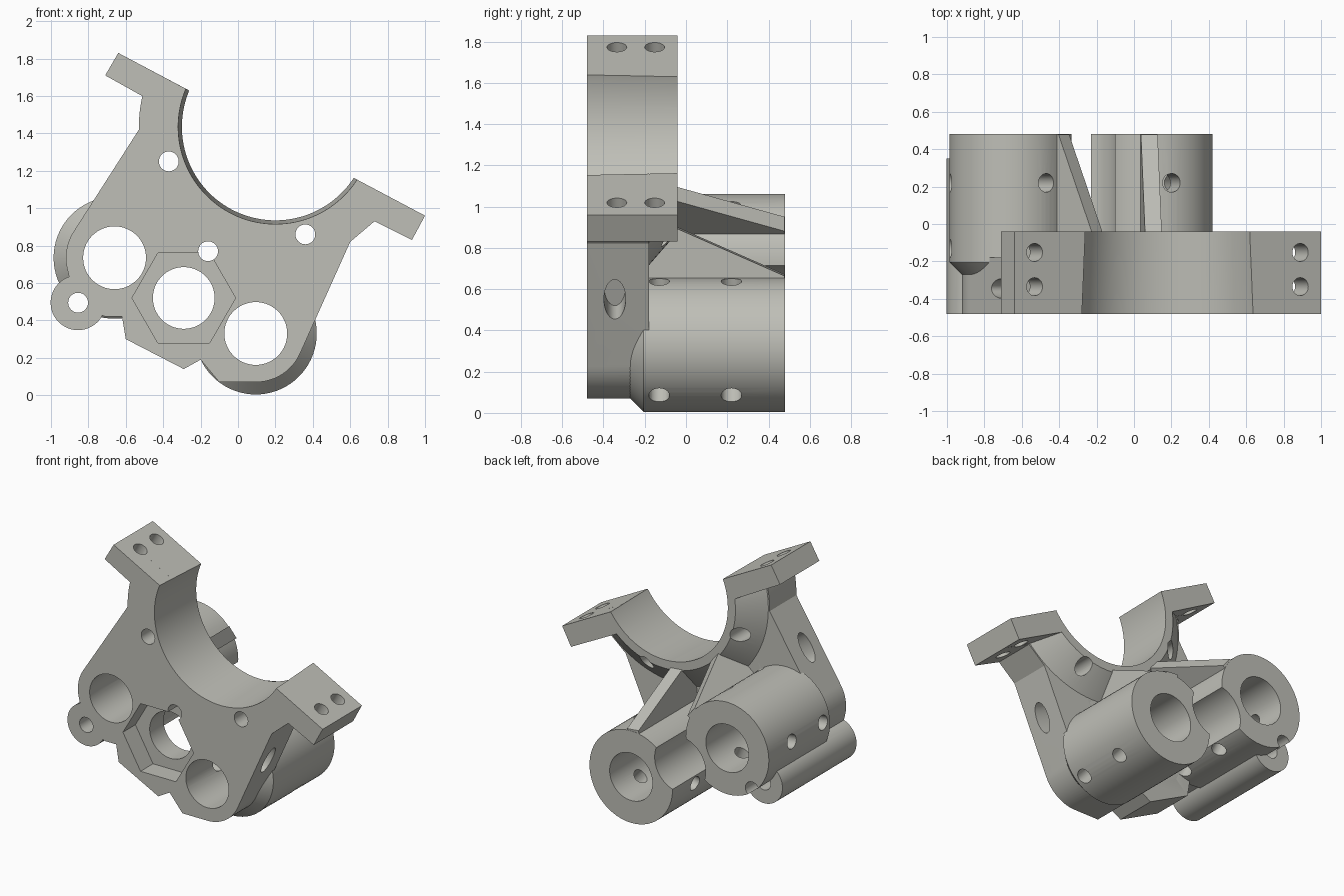
import bpy, bmesh, math
from mathutils import Vector, Matrix

if "Cube" in bpy.data.objects:
    bpy.data.objects.remove(bpy.data.objects["Cube"])

grey = bpy.data.materials.new("warm_grey")
grey.diffuse_color = (0.52, 0.52, 0.475, 1)
grey.use_nodes = True
grey.node_tree.nodes["Principled BSDF"].inputs["Base Color"].default_value = grey.diffuse_color


def finish(name, bm):
    bmesh.ops.recalc_face_normals(bm, faces=bm.faces)
    me = bpy.data.meshes.new(name)
    bm.to_mesh(me)
    bm.free()
    me.materials.append(grey)
    ob = bpy.data.objects.new(name, me)
    bpy.context.collection.objects.link(ob)
    return ob


def prism(name, pts, y0, y1):
    """Extrude an x/z outline along y."""
    bm = bmesh.new()
    f = bm.faces.new([bm.verts.new((x, y0, z)) for x, z in pts])
    r = bmesh.ops.extrude_face_region(bm, geom=[f])
    vs = [v for v in r["geom"] if isinstance(v, bmesh.types.BMVert)]
    bmesh.ops.translate(bm, verts=vs, vec=(0, y1 - y0, 0))
    return finish(name, bm)


def rod(name, p0, p1, r0, r1=None, n=64, squash=1):
    """Cylinder or frustum between two points."""
    p0, p1 = Vector(p0), Vector(p1)
    d = p1 - p0
    rot = d.to_track_quat('Z', 'Y').to_matrix().to_4x4()
    bm = bmesh.new()
    bmesh.ops.create_cone(bm, cap_ends=True, segments=n, radius1=r0,
                          radius2=r0 if r1 is None else r1, depth=d.length)
    bmesh.ops.transform(bm, verts=bm.verts, matrix=Matrix.Translation((p0 + p1) / 2) @ rot)
    if squash != 1:  # narrow the section along y
        for v in bm.verts:
            v.co.y = p0.y + (v.co.y - p0.y) * squash
    return finish(name, bm)


def yrod(name, c, y0, y1, r0, r1=None, n=64):
    return rod(name, (c[0], y0, c[1]), (c[0], y1, c[1]), r0, r1, n)


def lathe_y(name, c, prof, n=72):
    """Solid of revolution about a y axis; prof is (y, radius)."""
    bm = bmesh.new()
    rings = [[bm.verts.new((c[0] + r * math.cos(2 * math.pi * i / n), y,
                            c[1] + r * math.sin(2 * math.pi * i / n)))
              for i in range(n)] for y, r in prof]
    for a, b in zip(rings, rings[1:]):
        for i in range(n):
            j = (i + 1) % n
            bm.faces.new((a[i], a[j], b[j], b[i]))
    bm.faces.new(rings[0])
    bm.faces.new(rings[-1])
    return finish(name, bm)


def arc(c, r, a0, a1, n=14):
    return [(c[0] + r * math.cos(math.radians(a0 + (a1 - a0) * i / n)),
             c[1] + r * math.sin(math.radians(a0 + (a1 - a0) * i / n))) for i in range(n + 1)]


def boolean(ob, other, op):
    m = ob.modifiers.new(op.lower(), 'BOOLEAN')
    m.operation, m.object, m.solver = op, other, 'EXACT'
    bpy.context.view_layer.objects.active = ob
    bpy.ops.object.modifier_apply(modifier=m.name)
    bpy.data.objects.remove(other, do_unlink=True)


F, B, P, R = -0.48, 0.48, -0.18, -0.04      # front, tube end, plate back, saddle back
cradle = (0.2, 1.435)
tube_a, tube_b, middle, small = (-0.66, 0.735), (0.095, 0.33), (-0.29, 0.52), (-0.855, 0.495)
up = Vector((0.47, 0, 0.88)).normalized()   # normal of the clamp seat

# Front plate
outline = ([(-0.64, 1.83), (1.0, 0.96), (0.93, 0.83), (0.73, 0.93), (0.6, 0.82)]
           + arc(tube_b, 0.26, -24, -90) + [(-0.1, 0.07), (-0.2, 0.19), (-0.29, 0.14),
           (-0.6, 0.30), (-0.62, 0.42), (-0.71, 0.42), (-0.86, 0.49), (-0.9, 0.62)]
           + arc(tube_a, 0.26, 190, 146) + [(-0.53, 1.42)]
           + arc(cradle, 0.73, 178, 167, 4) + [(-0.71, 1.71)])
body = prism("bearing_bracket", outline, F, P)

# Saddle flare behind the plate, trimmed to the clamp seat
saddle = lathe_y("saddle", cradle, [(-0.3, 0.72), (P, 0.72), (R, 0.56)], 96)
boolean(saddle, prism("saddle_trim", [(-0.64, 1.82), (1.0, 0.95), (1.8, 2.4), (0.2, 3.2)], -0.7, 0.2),
        'DIFFERENCE')
parts = [saddle]

# Clamp arms
parts.append(prism("left_arm", [(-0.64, 1.83), (-0.2, 1.597), (-0.27, 1.466), (-0.71, 1.71)], -0.35, R))
parts.append(prism("right_arm", [(1.0, 0.96), (0.56, 1.193), (0.49, 1.06), (0.93, 0.83)], -0.35, R))

# Bearing tubes and small tube
for nm, c in (("upper_tube", tube_a), ("lower_tube", tube_b)):
    parts.append(lathe_y(nm, c, [(-0.30, 0.23), (-0.205, 0.326), (B, 0.326)]))
parts.append(yrod("small_tube", small, F, 0.35, 0.147, n=48))

# Sloping ribs from each tube up to the saddle
for nm, c, side in (("upper_rib", tube_a, -0.04), ("lower_rib", tube_b, 0.045)):
    d = Vector((cradle[0] - c[0], 0, cradle[1] - c[1]))
    reach = d.length - 0.545
    d.normalize()
    t = Vector((-d.z, 0, d.x))
    bm = bmesh.new()
    rows = []
    for k in (side - 0.045, side + 0.045):
        rows.append([bm.verts.new(Vector((c[0], y, c[1])) + d * s + t * k)
                     for y, s in ((-0.25, 0.22), (B - 0.002, 0.22), (B - 0.002, 0.335),
                                  (R - 0.002, reach), (-0.25, reach))])
    bm.faces.new(rows[0])
    bm.faces.new(rows[1])
    for i in range(5):
        j = (i + 1) % 5
        bm.faces.new((rows[0][i], rows[0][j], rows[1][j], rows[1][i]))
    parts.append(finish(nm, bm))

for p in parts:
    boolean(body, p, 'UNION')

# Cradle seat, bores, nut pocket and rod clearance
cuts = [yrod("cradle_cut", cradle, -0.70, 0.18, 0.53, 0.49, 128),
        yrod("upper_bore", tube_a, -0.6, 0.6, 0.168),
        yrod("lower_bore", tube_b, -0.6, 0.6, 0.168),
        yrod("middle_bore", middle, -0.6, 0.6, 0.165),
        yrod("rod_clearance", middle, P - 0.004, 0.6, 0.2),
        prism("nut_pocket", arc(middle, 0.277, 0, 300, 5), -0.6, -0.34)]
for c in (small, (-0.37, 1.25), (0.36, 0.86), (-0.16, 0.77)):
    cuts.append(yrod("bolt_hole", c, -0.6, 0.6, 0.053, n=32))

# Radial set-screw holes through the tube walls
for c, a0 in ((tube_a, 54), (tube_b, 71)):
    for a in (a0, a0 + 120, a0 + 240):
        for y in (-0.13, 0.22):
            ca, sa = math.cos(math.radians(a)), math.sin(math.radians(a))
            cuts.append(rod("screw_hole", (c[0] + 0.1 * ca, y, c[1] + 0.1 * sa),
                            (c[0] + 0.38 * ca, y, c[1] + 0.38 * sa), 0.05, n=24))

# Clamp arm holes
for x, z in ((-0.53, 1.775), (0.89, 1.02)):
    for y in (-0.335, -0.152):
        p = Vector((x, y, z))
        cuts.append(rod("clamp_hole", p - up * 0.26, p + up * 0.15, 0.048, n=32))

# Oval side pockets in the sloping flanks
for x, z, nx, nz in ((0.48, 0.55, 0.91, -0.41), (-0.71, 1.15, -0.83, 0.56)):
    p, nrm = Vector((x, -0.345, z)), Vector((nx, 0, nz))
    cuts.append(rod("side_pocket", p - nrm * 0.16, p + nrm * 0.1, 0.105, n=40, squash=0.5))

for c in cuts:
    boolean(body, c, 'DIFFERENCE')

# Shading
for p in body.data.polygons:
    p.material_index = 0
bpy.ops.object.select_all(action='DESELECT')
body.select_set(True)
bpy.context.view_layer.objects.active = body
bpy.ops.object.shade_smooth_by_angle(angle=math.radians(25))
